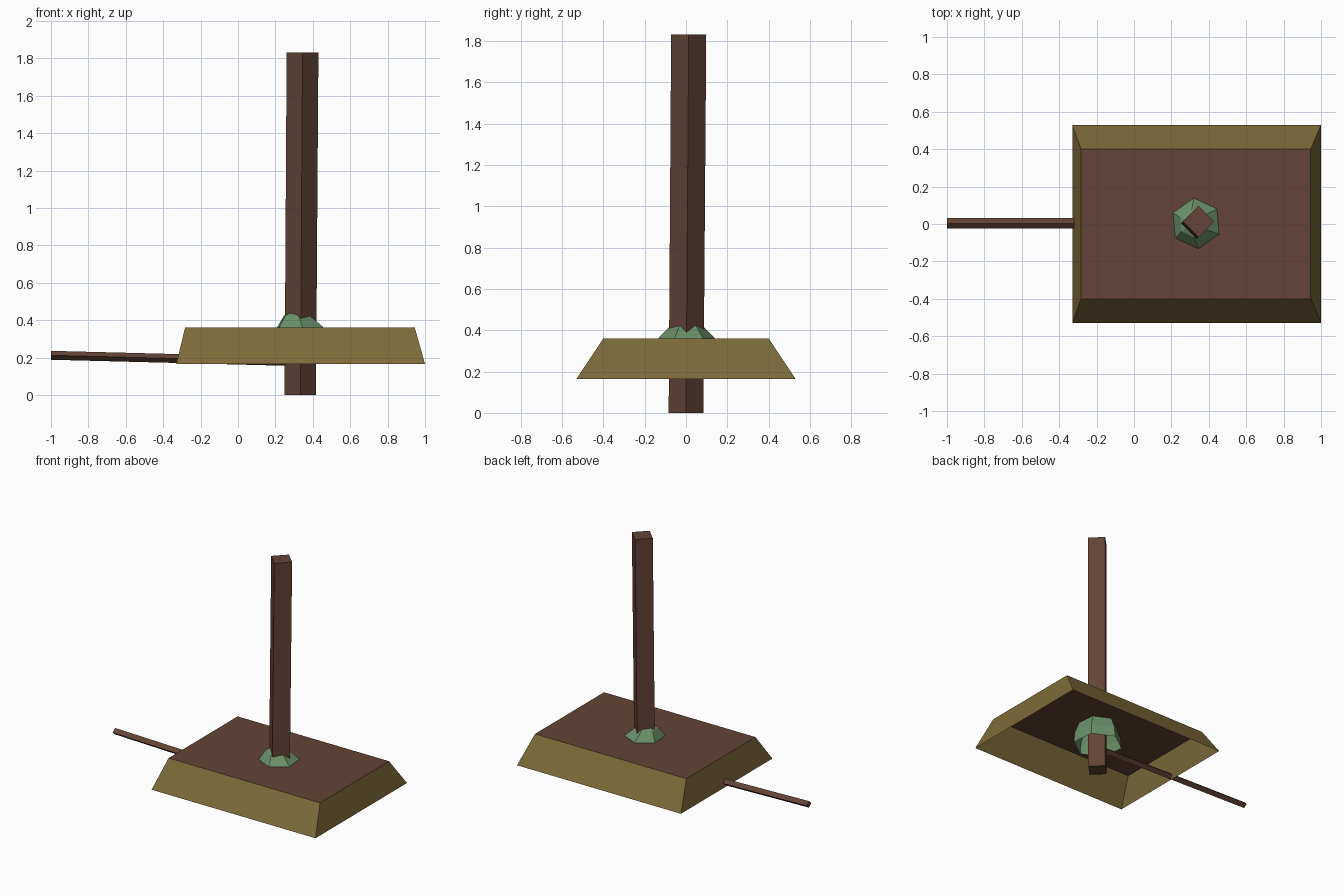
import bpy
import bmesh
from math import cos, sin, radians, pi
from mathutils import Vector

if "Cube" in bpy.data.objects:
    bpy.data.objects.remove(bpy.data.objects["Cube"], do_unlink=True)


def material(name, rgb):
    m = bpy.data.materials.new(name)
    m.use_nodes = True
    m.diffuse_color = (*rgb, 1)
    m.node_tree.nodes["Principled BSDF"].inputs["Base Color"].default_value = (*rgb, 1)
    return m


wood = material("dark wood", (0.125, 0.057, 0.037))
straw = material("olive straw", (0.205, 0.145, 0.041))
moss = material("moss green", (0.145, 0.28, 0.14))


def loft(name, rings, mats, cap_start=True, cap_end=True):
    """Skin a list of point rings; optionally close the ends."""
    bm = bmesh.new()
    loops = [[bm.verts.new(p) for p in ring] for ring in rings]
    n = len(loops[0])
    for a, b in zip(loops, loops[1:]):
        for i in range(n):
            j = (i + 1) % n
            bm.faces.new((a[i], a[j], b[j], b[i]))
    if cap_start:
        bm.faces.new(loops[0][::-1])
    if cap_end:
        bm.faces.new(loops[-1]).material_index = len(mats) - 1
    mesh = bpy.data.meshes.new(name)
    bm.to_mesh(mesh)
    bm.free()
    for m in mats:
        mesh.materials.append(m)
    obj = bpy.data.objects.new(name, mesh)
    bpy.context.collection.objects.link(obj)
    return obj


def polygon(centre, radius, sides, turn=0.0):
    c = Vector(centre)
    angles = [radians(turn) + 2 * pi * i / sides for i in range(sides)]
    return [c + Vector((cos(a), sin(a), 0)) * radius for a in angles]


def rectangle(x0, x1, half_y, z):
    return [(x0, -half_y, z), (x1, -half_y, z), (x1, half_y, z), (x0, half_y, z)]


# Hollow sloped skirt with a wooden deck on top
loft("skirt_and_deck",
     [rectangle(-0.33, 1.0, 0.53, 0.165), rectangle(-0.283, 0.945, 0.4, 0.36)],
     [straw, wood], cap_start=False)

# Square post, slightly leaning
loft("post",
     [polygon((0.333, 0, 0), 0.084, 4), polygon((0.345, 0.013, 1.83), 0.085, 4)],
     [wood])

# Faceted moss collar, open underneath
profile = [(0.333, 0.172, 0.2), (0.333, 0.165, 0.28), (0.332, 0.134, 0.365),
           (0.315, 0.075, 0.425), (0.31, 0.01, 0.455)]
loft("moss_collar",
     [polygon((x, 0.003, z), r, 6, 35) for x, r, z in profile],
     [moss], cap_start=False)


# Thin side pole with a diamond section, running in to the post
def diamond(x, z, r):
    return [(x, 0.003 + r * cos(a), z + r * 0.85 * sin(a))
            for a in (i * pi / 2 for i in range(4))]


loft("side_pole", [diamond(-1.0, 0.212, 0.028), diamond(0.33, 0.178, 0.028)], [wood])
